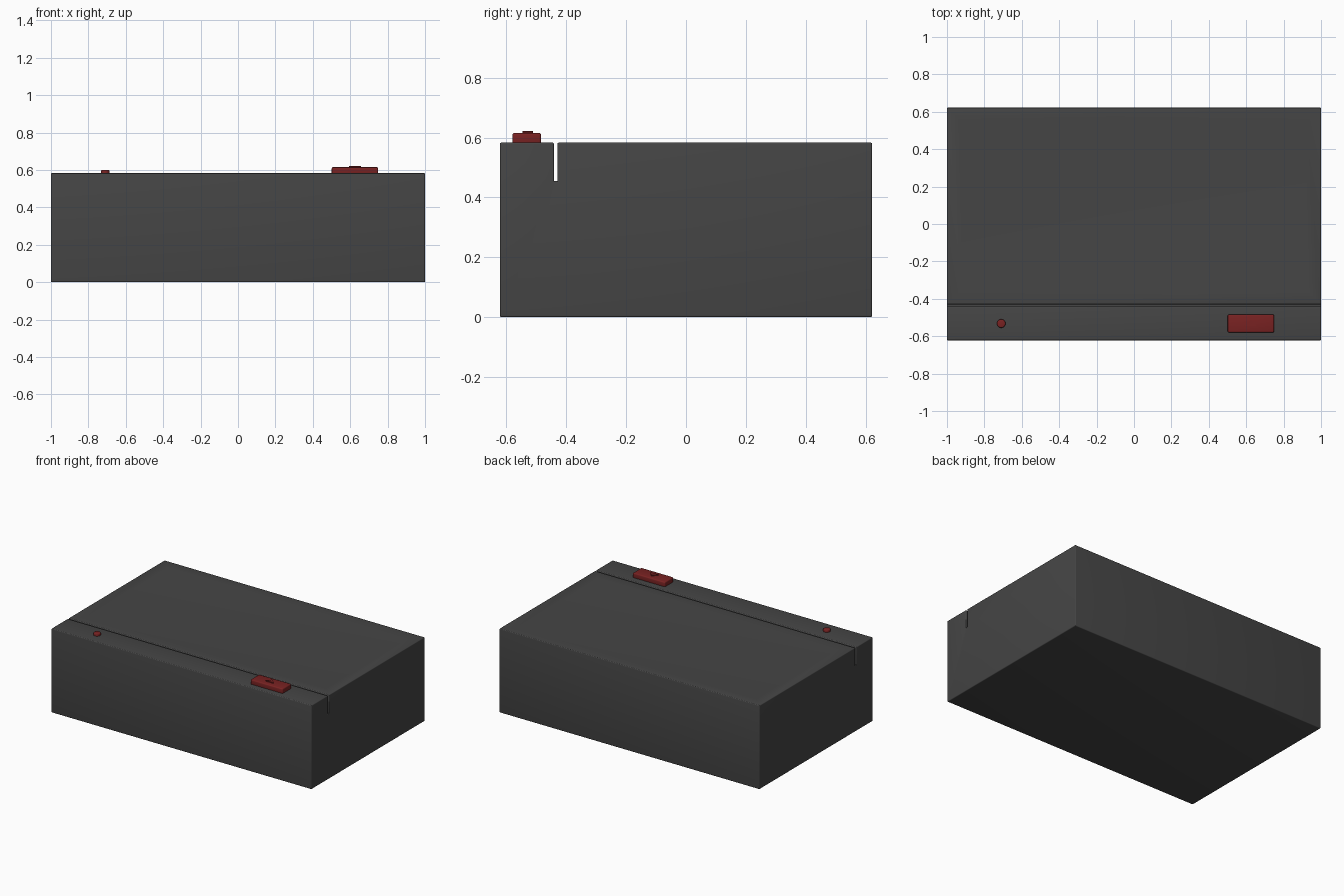
import bpy, bmesh, math
from mathutils import Matrix

cube = bpy.data.objects.get("Cube")
if cube:
    bpy.data.objects.remove(cube, do_unlink=True)


def make_material(name, rgb):
    mat = bpy.data.materials.new(name)
    mat.use_nodes = True
    color = (*rgb, 1)
    mat.diffuse_color = color
    mat.node_tree.nodes["Principled BSDF"].inputs["Base Color"].default_value = color
    return mat


charcoal = make_material("charcoal plastic", (0.06, 0.06, 0.06))
red = make_material("dark red plastic", (0.19, 0.016, 0.016))


def finish(bm, name, mat, angle=40):
    """Turn a bmesh into a smooth-shaded object."""
    bmesh.ops.recalc_face_normals(bm, faces=bm.faces)
    mesh = bpy.data.meshes.new(name)
    bm.to_mesh(mesh)
    bm.free()
    mesh.materials.append(mat)
    obj = bpy.data.objects.new(name, mesh)
    bpy.context.collection.objects.link(obj)
    bpy.ops.object.select_all(action="DESELECT")
    obj.select_set(True)
    bpy.context.view_layer.objects.active = obj
    bpy.ops.object.shade_smooth_by_angle(angle=math.radians(angle))
    return obj


def prism(bm, points, vector):
    """Extrude a closed outline along a vector."""
    face = bm.faces.new([bm.verts.new(p) for p in points])
    new = bmesh.ops.extrude_face_region(bm, geom=[face])["geom"]
    bmesh.ops.translate(bm, vec=vector, verts=[v for v in new if isinstance(v, bmesh.types.BMVert)])
    bmesh.ops.recalc_face_normals(bm, faces=bm.faces)


def bevel(bm, edges, width, segments=4):
    bmesh.ops.bevel(bm, geom=edges, offset=width, segments=segments, profile=0.5,
                    affect="EDGES", clamp_overlap=True)


# Case: slotted side profile swept across the width, rounded on convex edges
TOP, HALF_Y = 0.583, 0.622
SLOT_FRONT, SLOT_BACK, SLOT_FLOOR = -0.441, -0.43, 0.455
profile = [(-HALF_Y, 0), (HALF_Y, 0), (HALF_Y, TOP), (SLOT_BACK, TOP),
           (SLOT_BACK, SLOT_FLOOR), (SLOT_FRONT, SLOT_FLOOR),
           (SLOT_FRONT, TOP), (-HALF_Y, TOP)]
bm = bmesh.new()
prism(bm, [(-1, y, z) for y, z in profile], (2, 0, 0))
bevel(bm, [e for e in bm.edges if e.is_convex], 0.018)

# Shallow sloping recess in the large lid panel
bm.normal_update()
lid = max((f for f in bm.faces if f.normal.z > 0.99), key=lambda f: f.calc_area())
bmesh.ops.inset_individual(bm, faces=[lid], thickness=0.1, depth=-0.005)
finish(bm, "case", charcoal)

# Rectangular button on the front strip
BX, BY, BUTTON_TOP = 0.625, -0.532, 0.615
bm = bmesh.new()
bmesh.ops.create_cube(bm, size=1, matrix=Matrix.Translation((BX, BY, 0.595))
                      @ Matrix.Diagonal((0.248, 0.096, 0.04, 1)))
bevel(bm, bm.edges[:], 0.007, 3)
finish(bm, "button", red)

# Raised triangle on the button
bm = bmesh.new()
prism(bm, [(BX - 0.032, BY - 0.014, BUTTON_TOP - 0.005),
           (BX + 0.032, BY - 0.014, BUTTON_TOP - 0.005),
           (BX, BY + 0.02, BUTTON_TOP - 0.005)], (0, 0, 0.011))
finish(bm, "button_triangle", red)

# Small round indicator light
bm = bmesh.new()
bmesh.ops.create_cone(bm, cap_ends=True, segments=32, radius1=0.023, radius2=0.023, depth=0.026,
                      matrix=Matrix.Translation((-0.71, BY, 0.587)))
bevel(bm, [e for e in bm.edges if all(v.co.z > 0.59 for v in e.verts)], 0.006, 3)
finish(bm, "indicator_light", red)
